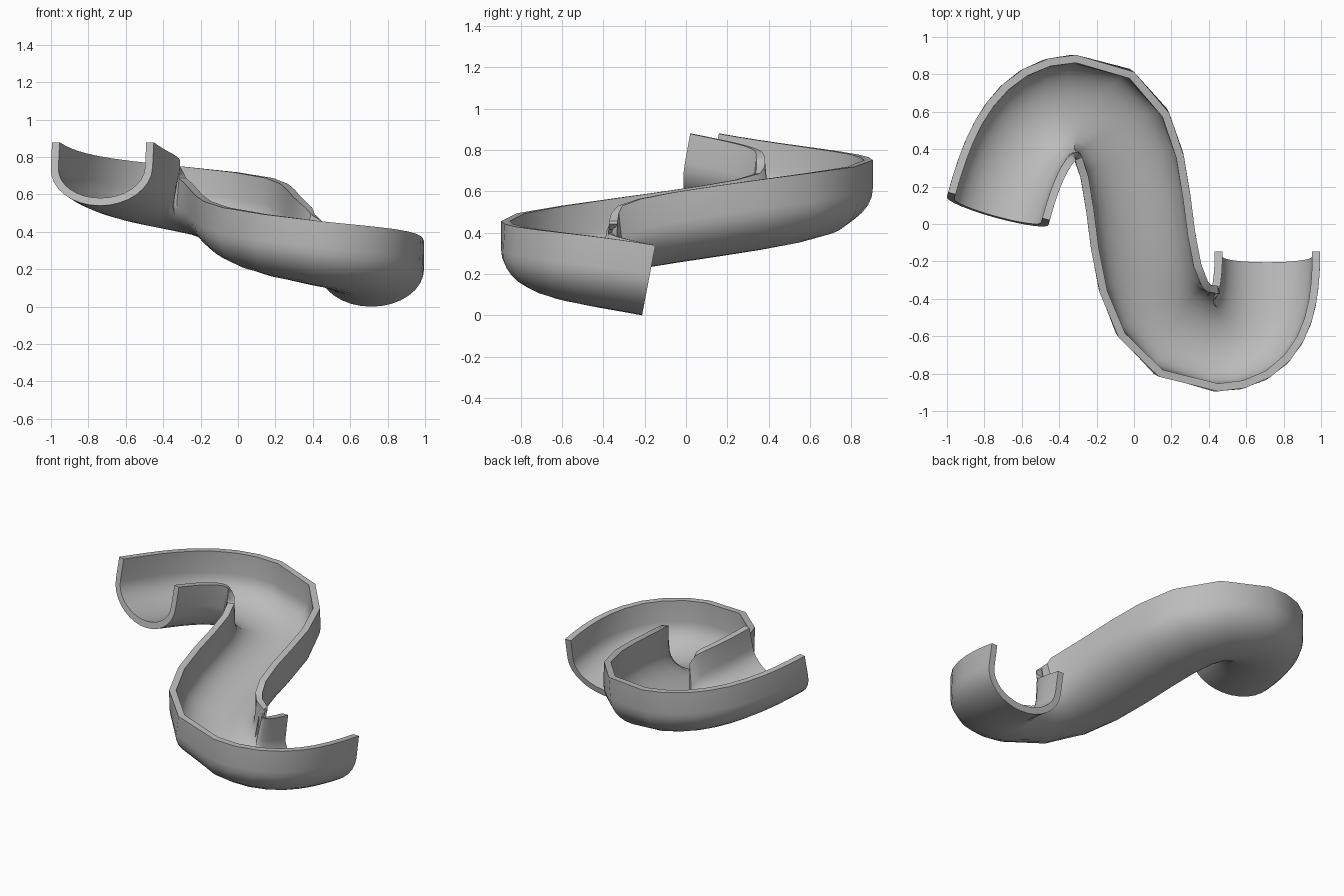
import bpy, bmesh, math
from mathutils import Vector
from mathutils.geometry import interpolate_bezier

cube = bpy.data.objects.get("Cube")
if cube:
    bpy.data.objects.remove(cube)

HALF, DEPTH, WALL, STRAIGHT = 0.282, 0.345, 0.042, 0.14
STEPS, ARC = 9, 16


def half_u(half, depth):
    """U outline from the left rim to the right rim: straight walls, elliptical floor."""
    pts = [(-half, 0.0)]
    for i in range(ARC + 1):
        a = math.pi * i / ARC
        pts.append((-half * math.cos(a), -STRAIGHT - (depth - STRAIGHT) * math.sin(a)))
    return pts + [(half, 0.0)]


# Closed trough cross-section
profile = half_u(HALF, DEPTH) + half_u(HALF - WALL, DEPTH - WALL)[::-1]

# Rim-level centre path: knot, incoming handle, outgoing handle
knots = [
    ((-0.722, 0.095, 0.885), None, (0.07, 0.255, -0.05)),
    ((-0.31, 0.622, 0.757), (-0.24, 0, 0.044), (0.56, 0, -0.10)),
    ((0.45, -0.613, 0.462), (-0.65, 0, 0.12), (0.24, 0, -0.045)),
    ((0.713, -0.148, 0.345), (0, -0.22, 0.042), None),
]
path, tangents = [], []
for (a, _, out), (b, inc, _) in zip(knots, knots[1:]):
    p0, p3 = Vector(a), Vector(b)
    p1, p2 = p0 + Vector(out), p3 + Vector(inc)
    pts = interpolate_bezier(p0, p1, p2, p3, STEPS + 1)
    for i, p in enumerate(pts):
        if path and i == 0:
            continue
        t = i / STEPS
        d = (p1 - p0) * (1 - t) ** 2 + (p2 - p1) * 2 * t * (1 - t) + (p3 - p2) * t * t
        path.append(p)
        tangents.append(d.normalized())

# Sweep the section along the path
bm = bmesh.new()
rings = []
for p, t in zip(path, tangents):
    side = t.cross(Vector((0, 0, 1))).normalized()
    up = side.cross(t)
    rings.append([bm.verts.new(p + side * u + up * v) for u, v in profile])
n = len(profile)
for r, s in zip(rings, rings[1:]):
    for i in range(n):
        j = (i + 1) % n
        bm.faces.new((r[i], r[j], s[j], s[i]))
# End faces as quad strips between outer and inner outlines
for ring in (rings[0], rings[-1]):
    for i in range(n // 2 - 1):
        bm.faces.new((ring[i], ring[i + 1], ring[n - 2 - i], ring[n - 1 - i]))
bmesh.ops.recalc_face_normals(bm, faces=bm.faces)
low = min(v.co.z for v in bm.verts)
bmesh.ops.translate(bm, verts=bm.verts, vec=(0, 0, -low))

mesh = bpy.data.meshes.new("slide_trough")
bm.to_mesh(mesh)
bm.free()
trough = bpy.data.objects.new("slide_trough", mesh)
bpy.context.collection.objects.link(trough)

# Plain grey finish
grey = bpy.data.materials.new("plain_grey")
grey.use_nodes = True
color = (0.5, 0.5, 0.5, 1)
grey.diffuse_color = color
grey.node_tree.nodes["Principled BSDF"].inputs["Base Color"].default_value = color
mesh.materials.append(grey)

bpy.ops.object.select_all(action="DESELECT")
trough.select_set(True)
bpy.context.view_layer.objects.active = trough
bpy.ops.object.shade_smooth_by_angle(angle=math.radians(35))
